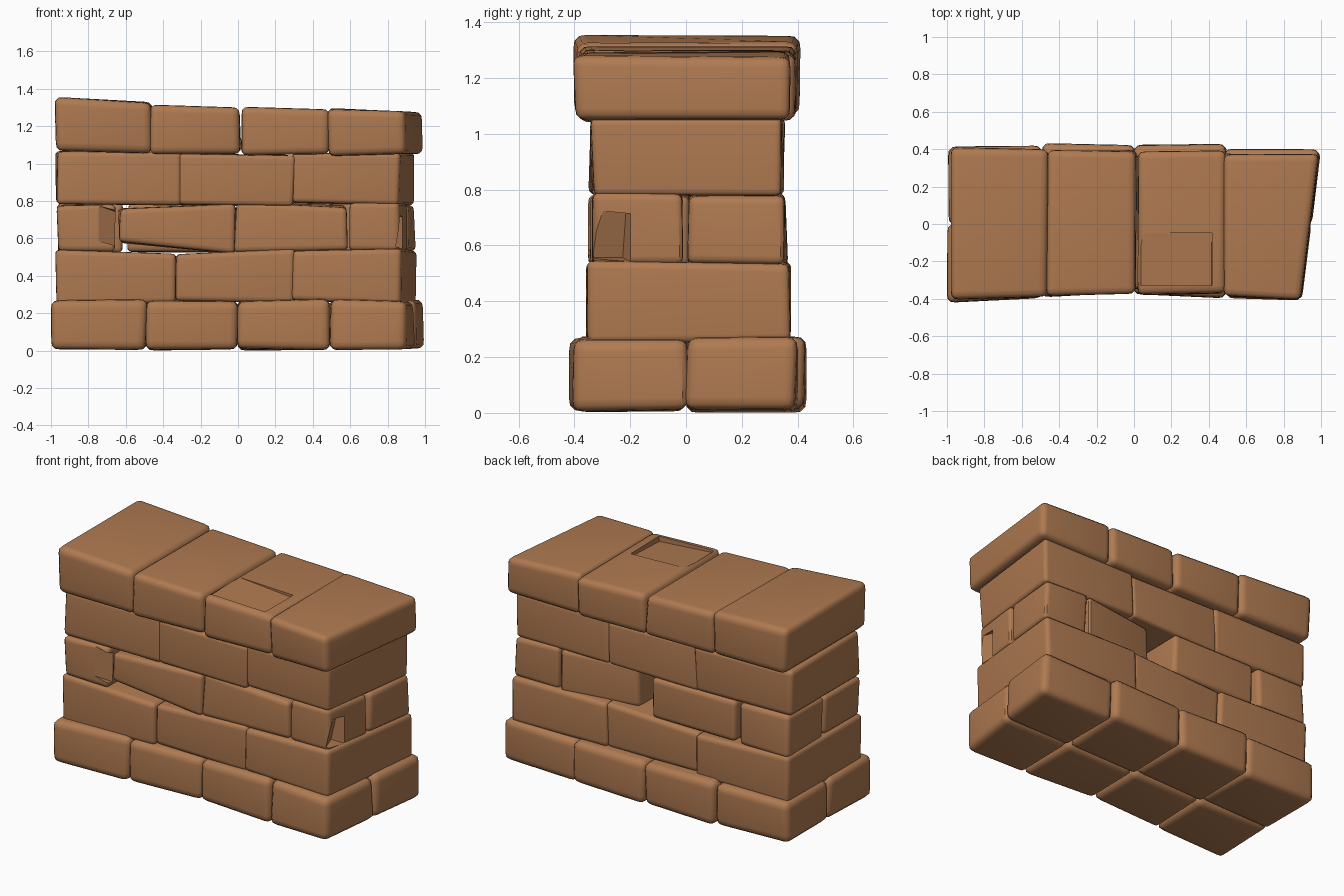
import bpy, bmesh, random
from mathutils import Vector, Euler

random.seed(4)
cube = bpy.data.objects.get("Cube")
if cube:
    bpy.data.objects.remove(cube)

clay = bpy.data.materials.new("warm_brown_stone")
clay.use_nodes = True
clay.diffuse_color = (0.43, 0.195, 0.082, 1)
clay.node_tree.nodes["Principled BSDF"].inputs["Base Color"].default_value = clay.diffuse_color


def pair(v):
    return v if isinstance(v, tuple) else (v, v)


def stone(name, xs, ys, bottom, top, bevel=0.035, jitter=0.008):
    """Rounded block; bottom, top and both y limits may differ from left to right."""
    y_front, y_back = pair(ys[0]), pair(ys[1])
    bottom, top = pair(bottom), pair(top)
    bm = bmesh.new()
    bmesh.ops.create_cube(bm, size=1)
    for v in bm.verts:
        side = int(v.co.x > 0)
        y = (y_back if v.co.y > 0 else y_front)[side]
        z = (top if v.co.z > 0 else bottom)[side]
        x = xs[side]
        if x > 0.85:                       # the right end of the wall is skewed
            x += 0.125 * y
        wobble = Vector([random.uniform(-jitter, jitter) for _ in range(3)])
        v.co = Vector((x, y, z)) + wobble
        v.co.z = max(v.co.z, 0)
    bmesh.ops.bevel(bm, geom=bm.edges[:], offset=bevel, segments=3,
                    profile=0.6, affect='EDGES')
    bmesh.ops.recalc_face_normals(bm, faces=bm.faces[:])
    mesh = bpy.data.meshes.new(name)
    bm.to_mesh(mesh)
    bm.free()
    mesh.materials.append(clay)
    ob = bpy.data.objects.new(name, mesh)
    bpy.context.collection.objects.link(ob)
    bpy.ops.object.select_all(action='DESELECT')
    ob.select_set(True)
    bpy.context.view_layer.objects.active = ob
    bpy.ops.object.shade_smooth_by_angle(angle=0.7)
    return ob


def chip(target, location, size, rotation):
    """Cut a shallow tilted flake out of a stone."""
    bm = bmesh.new()
    bmesh.ops.create_cube(bm, size=1)
    for v in bm.verts:
        v.co = Vector(a * b for a, b in zip(v.co, size))
        v.co.rotate(Euler(rotation))
        v.co += Vector(location)
    mesh = bpy.data.meshes.new("chip_cutter")
    bm.to_mesh(mesh)
    bm.free()
    mesh.materials.append(clay)
    cutter = bpy.data.objects.new("chip_cutter", mesh)
    bpy.context.collection.objects.link(cutter)
    cutter.hide_render = True
    cutter.hide_set(True)
    mod = target.modifiers.new("chip", 'BOOLEAN')
    mod.operation = 'DIFFERENCE'
    mod.object = cutter


def front_edge(x):
    return -0.37 - 0.045 * abs(x)


# Base course: two rows of four blocks
base_x = [-0.995, -0.49, 0.0, 0.49, 0.945]
for i in range(4):
    a, b = base_x[i], base_x[i + 1]
    fronts = (front_edge(a), front_edge(b))
    back = (0.415, 0.425, 0.425, 0.395)[i]
    stone(f"base_front_{i + 1}", (a, b), (fronts, 0.0), 0.008, 0.27, 0.045)
    stone(f"base_back_{i + 1}", (a, b), (0.0, back), 0.008, 0.27, 0.045)

# Second course: three long blocks
stone("second_left", (-0.97, -0.325), (-0.36, 0.37), 0.25, (0.54, 0.52), 0.03)
stone("second_middle", (-0.33, 0.3), (-0.345, 0.36), 0.26, (0.51, 0.55), 0.03)
stone("second_right", (0.29, 0.91), (-0.355, 0.37), (0.27, 0.25), 0.54, 0.03)

# Third course: corner blocks and paired middle blocks, with a gap at the back
corner = stone("third_corner_front_left", (-0.965, -0.66), (-0.345, 0), 0.53, 0.78, 0.03)
stone("third_corner_back_left", (-0.965, -0.62), (0.01, 0.36), 0.52, 0.785, 0.03)
stone("third_front_left", (-0.635, -0.02), (-0.345, 0.02), (0.575, 0.52), (0.76, 0.79), 0.03)
stone("third_front_right", (-0.015, 0.585), (-0.335, 0.02), 0.53, (0.79, 0.77), 0.03)
stone("third_back_left", (-0.59, -0.01), (0.03, 0.35), 0.525, 0.78, 0.03)
stone("third_back_right", (0.13, 0.62), (0.03, (0.29, 0.35)), 0.52, 0.785, 0.03)
end_front = stone("third_corner_front_right", (0.6, 0.905), (-0.34, -0.015), 0.53, 0.785, 0.03)
stone("third_corner_back_right", (0.64, 0.905), (0.01, 0.35), 0.53, 0.785, 0.03)

# Fourth course: three long blocks
stone("fourth_left", (-0.97, -0.305), (-0.345, 0.35), (0.785, 0.78), 1.06, 0.03)
stone("fourth_middle", (-0.32, 0.3), (-0.34, 0.345), 0.78, 1.05, 0.025)
stone("fourth_right", (0.295, 0.905), (-0.335, 0.345), 0.785, 1.05, 0.025)

# Capping course: four full-depth blocks falling towards the right
stone("cap_1", (-0.975, -0.46), ((-0.4, -0.385), (0.405, 0.395)), 1.06, (1.35, 1.325), 0.045)
stone("cap_2", (-0.465, 0.015), ((-0.385, -0.37), 0.39), 1.055, (1.32, 1.295), 0.04)
cap_3 = stone("cap_3", (0.02, 0.49), (-0.375, 0.39), 1.045, (1.305, 1.29), 0.04)
stone("cap_4", (0.485, 0.945), ((-0.38, -0.405), 0.375), 1.045, (1.295, 1.28), 0.04)

# Broken flakes on a few blocks
chip(cap_3, (0.23, -0.19, 1.33), (0.38, 0.28, 0.1), (0.04, 0.08, 0))
chip(corner, (-0.68, -0.4, 0.67), (0.2, 0.15, 0.18), (0, 0.3, 0.5))
chip(end_front, (0.89, -0.27, 0.63), (0.1, 0.14, 0.17), (0, 0.2, 0.35))
